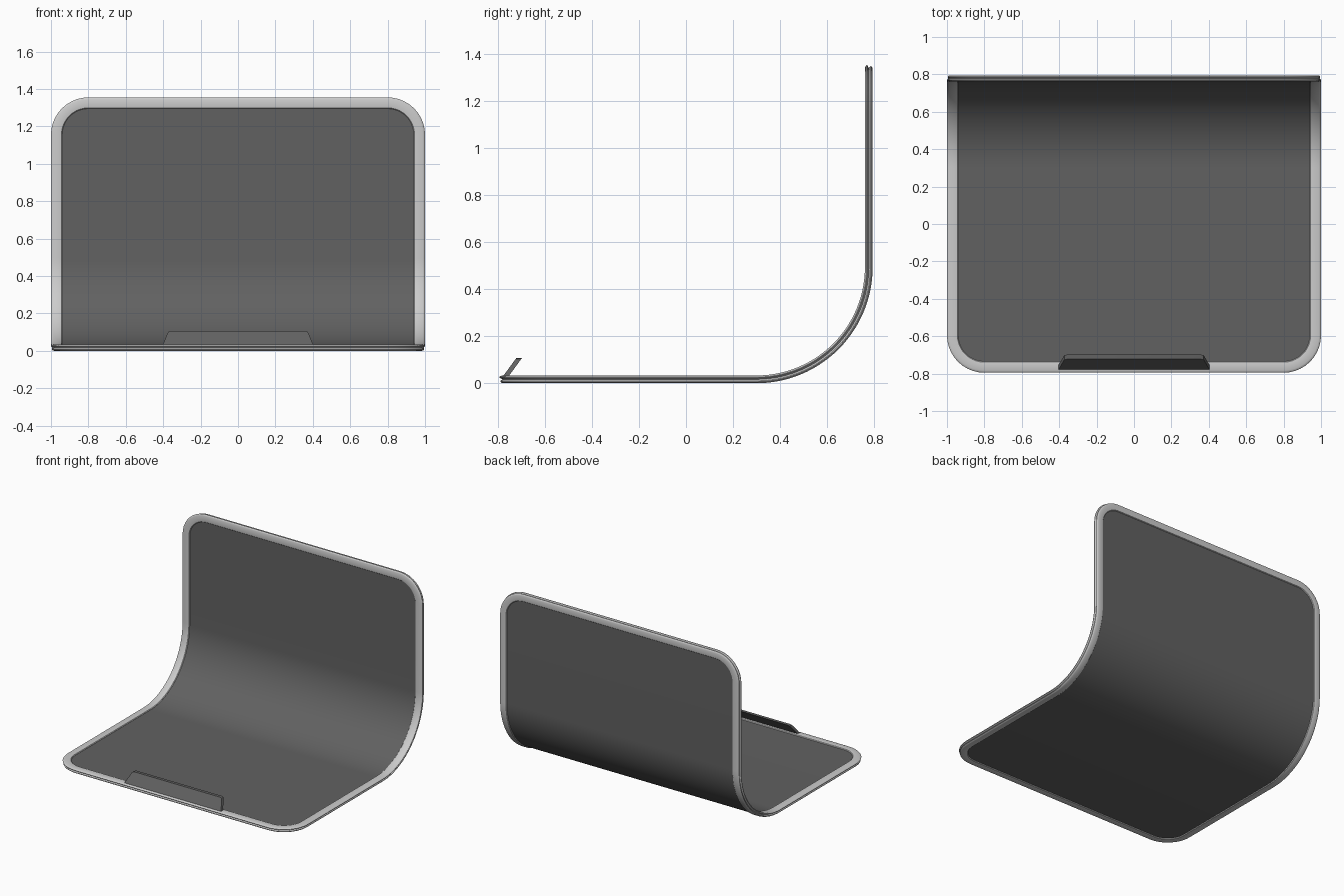
import bpy, bmesh
from math import sin, cos, pi

if "Cube" in bpy.data.objects:
    bpy.data.objects.remove(bpy.data.objects["Cube"])

FLAT, R, UP = 1.095, 0.495, 0.86        # floor length, bend radius, back height
ARC = R * pi / 2
TOTAL = FLAT + ARC + UP
CR = 0.2                                # corner radius


def bend(x, s, t):
    """Map flat sheet coordinates (across, along, thickness) onto the bent path."""
    if s <= FLAT:
        return (x, -0.795 + s, t)
    if s <= FLAT + ARC:
        a = (s - FLAT) / R
        return (x, 0.3 + (R - t) * sin(a), R - (R - t) * cos(a))
    return (x, 0.795 - t, R + s - FLAT - ARC)


def half_outline(d):
    """Right half of the rounded sheet outline, inset by d."""
    n, m = 10, 28
    pts = []
    for i in range(n + 1):
        a = pi / 2 * i / n
        pts.append((1 - CR + (CR - d) * sin(a), CR - (CR - d) * cos(a)))
    pts += [(1 - d, FLAT + ARC * i / m) for i in range(m + 1)]
    pts += [(x, TOTAL - s) for x, s in reversed(pts[:n + 1])]
    return pts


def finish(bm, name, color=None, angle=30):
    bmesh.ops.recalc_face_normals(bm, faces=bm.faces[:])
    me = bpy.data.meshes.new(name)
    bm.to_mesh(me)
    bm.free()
    ob = bpy.data.objects.new(name, me)
    bpy.context.collection.objects.link(ob)
    if color:
        mat = bpy.data.materials.new(name + "_grey")
        mat.diffuse_color = (*color, 1)
        mat.use_nodes = True
        mat.node_tree.nodes["Principled BSDF"].inputs["Base Color"].default_value = mat.diffuse_color
        me.materials.append(mat)
    bpy.ops.object.select_all(action='DESELECT')
    ob.select_set(True)
    bpy.context.view_layer.objects.active = ob
    bpy.ops.object.shade_smooth_by_angle(angle=angle * pi / 180)
    return ob


def ring(bm, d, t):
    half = half_outline(d)
    loop = half + [(-x, s) for x, s in reversed(half)]
    return [bm.verts.new(bend(x, s, t)) for x, s in loop]


def bridge(bm, a, b):
    n = len(a)
    for i in range(n):
        j = (i + 1) % n
        bm.faces.new((a[i], a[j], b[j], b[i]))


# Rim: double-beaded section swept round the sheet edge
section = [(0.060, 0.006), (0.056, 0.001), (0.052, 0.0), (0.018, 0.0),
           (0.010, 0.002), (0.005, 0.006), (0.005, 0.010), (0.008, 0.013),
           (0.014, 0.0165), (0.006, 0.020), (0.001, 0.023), (0.0, 0.026),
           (0.004, 0.030), (0.012, 0.033), (0.052, 0.033), (0.056, 0.032),
           (0.060, 0.027)]
bm = bmesh.new()
rings = [ring(bm, d, t) for d, t in section]
for k in range(len(rings)):
    bridge(bm, rings[k], rings[(k + 1) % len(rings)])
finish(bm, "rim")

# Panel: thin bent sheet tucked into the rim
bm = bmesh.new()
sides = [ring(bm, 0.055, t) for t in (0.007, 0.026)]
bridge(bm, *sides)
for loop in sides:
    n = len(loop)
    for i in range(n // 2 - 1):
        bm.faces.new((loop[i], loop[i + 1], loop[n - 2 - i], loop[n - 1 - i]))
finish(bm, "bent_panel", (0.12, 0.12, 0.12))

# Lip: slanted stop along the front edge
half = [(0.405, 0.030), (0.400, 0.037), (0.377, 0.094), (0.371, 0.103), (0.360, 0.107)]
outline = half + [(-x, z) for x, z in reversed(half)]
bm = bmesh.new()
faces = [[bm.verts.new((x, y0 + (z - 0.03) * 0.73, z)) for x, z in outline]
         for y0 in (-0.779, -0.755)]
bridge(bm, *faces)
for f in faces:
    bm.faces.new(f)
finish(bm, "front_lip", (0.12, 0.12, 0.12))
